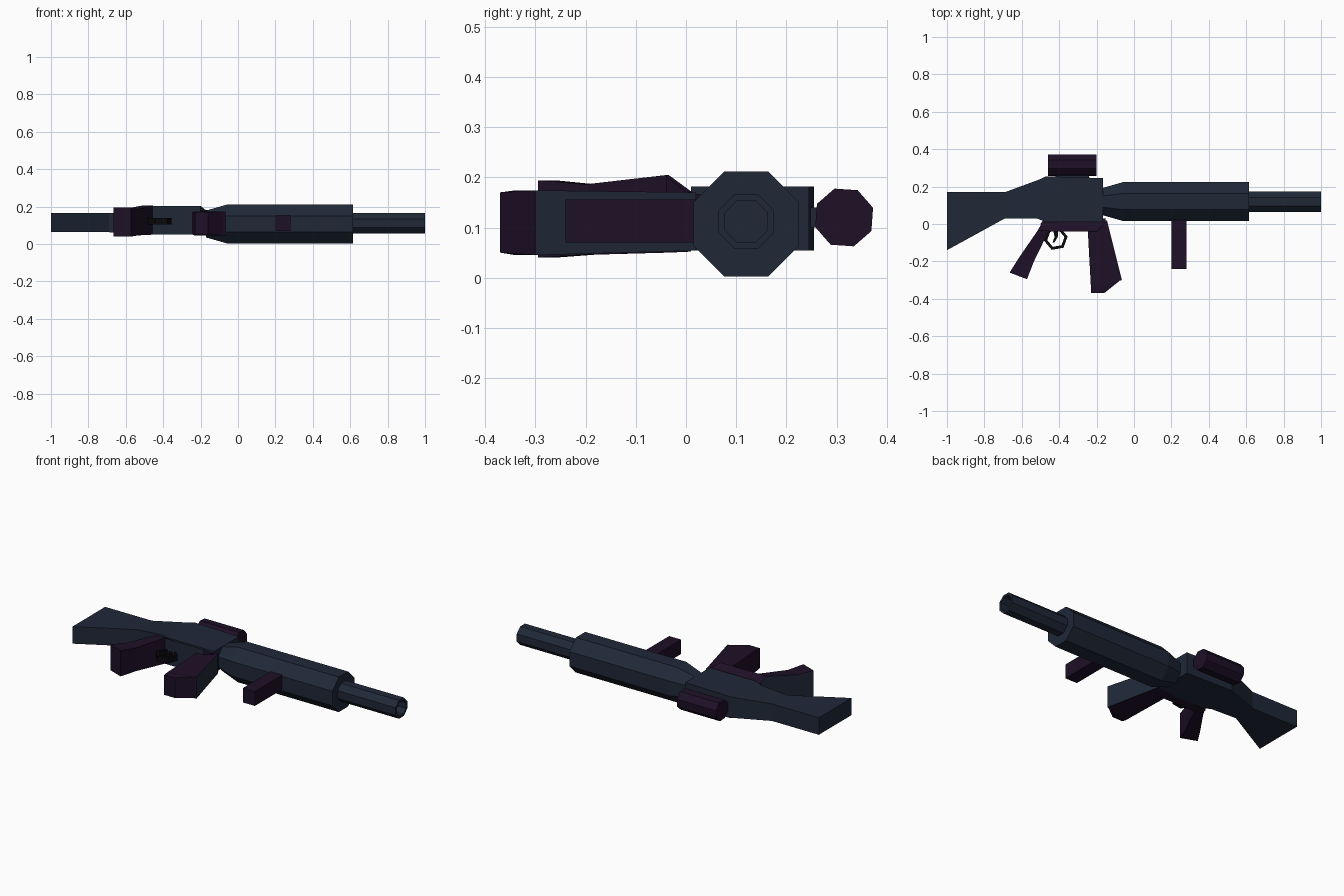
import bpy, bmesh, math

if "Cube" in bpy.data.objects:
    bpy.data.objects.remove(bpy.data.objects["Cube"])


def material(name, rgb):
    m = bpy.data.materials.new(name)
    m.diffuse_color = (*rgb, 1)
    m.use_nodes = True
    m.node_tree.nodes["Principled BSDF"].inputs["Base Color"].default_value = m.diffuse_color
    return m


BLUE = material("slate_blue", (0.014, 0.021, 0.039))
PURPLE = material("dark_purple", (0.013, 0.005, 0.020))
BLACK = material("black", (0.003, 0.003, 0.004))


def skin(name, rings, mats, accent=(), closed=False, accent_cap=False):
    """Join rings of points into a solid; accent sides take the second material."""
    bm = bmesh.new()
    vs = [[bm.verts.new(p) for p in r] for r in rings]
    n = len(rings[0])
    pairs = list(zip(vs, vs[1:])) + ([(vs[-1], vs[0])] if closed else [])
    for a, b in pairs:
        for i in range(n):
            j = (i + 1) % n
            f = bm.faces.new((a[i], a[j], b[j], b[i]))
            f.material_index = 1 if i in accent else 0
    if not closed:
        bm.faces.new(vs[0])
        bm.faces.new(vs[-1]).material_index = 1 if accent_cap else 0
    bmesh.ops.recalc_face_normals(bm, faces=bm.faces)
    me = bpy.data.meshes.new(name)
    bm.to_mesh(me)
    bm.free()
    for m in mats:
        me.materials.append(m)
    ob = bpy.data.objects.new(name, me)
    bpy.context.collection.objects.link(ob)
    return ob


def loft(name, sections, mats, **kw):
    """Each section: point a, point b in plan, then z range (sides: 0 low, 1 b, 2 high, 3 a)."""
    rings = [[(ax, ay, z0), (bx, by, z0), (bx, by, z1), (ax, ay, z1)]
             for ax, ay, bx, by, z0, z1 in sections]
    return skin(name, rings, mats, **kw)


def octagon(name, stations, cy, cz, mat, turn=0):
    """Eight-sided turned part along x; stations are (x, distance to flat)."""
    rings = []
    for x, r in stations:
        r /= math.cos(math.pi / 8)
        angles = [math.pi / 8 + turn + k * math.pi / 4 for k in range(8)]
        rings.append([(x, cy + r * math.cos(a), cz + r * math.sin(a)) for a in angles])
    return skin(name, rings, [mat])


# Barrel with bore, and handguard
octagon("barrel", [(0.58, .055), (1, .055), (1, .042), (0.85, .042)], .12, .112, BLUE)
octagon("handguard", [(-.17, .072), (-.055, .105), (.615, .105)], .12, .107, BLUE)

# Stock and receiver in one body
loft("stock_and_receiver", [
    (-1, -.14, -1, .17, .063, .165),
    (-.69, .03, -.69, .17, .063, .165),
    (-.52, .03, -.50, .24, .056, .178),
    (-.47, .01, -.47, .255, .054, .182),
    (-.165, .01, -.165, .245, .054, .182),
], [BLUE])

# Scope and its mount
octagon("scope", [(-.46, .056), (-.2, .056)], .315, .12, PURPLE, turn=math.radians(-4))
loft("scope_mount", [(-.42, .23, -.42, .28, .10, .14), (-.24, .23, -.24, .28, .10, .14)], [BLUE])

# Lower housing between grip and magazine
loft("lower_housing", [
    (-.48, .03, -.15, .03, .06, .165),
    (-.50, .0, -.16, .0, .052, .172),
    (-.47, -.04, -.20, -.04, .05, .203),
], [PURPLE, BLUE], accent_cap=True)

# Rear grip, blue along its back
loft("grip", [
    (-.49, .01, -.41, .01, .052, .172),
    (-.515, -.035, -.455, -.035, .05, .205),
    (-.615, -.18, -.535, -.20, .046, .186),
    (-.665, -.26, -.572, -.295, .04, .194),
], [PURPLE, BLUE], accent=(3,))

# Magazine, blue along its front
loft("magazine", [
    (-.25, .02, -.145, .02, .054, .17),
    (-.23, -.345, -.065, -.30, .045, .174),
], [PURPLE, BLUE], accent=(1,))
loft("magazine_base", [
    (-.23, -.34, -.07, -.298, .045, .174),
    (-.23, -.37, -.16, -.37, .05, .17),
], [PURPLE])

# Front hand grip
loft("front_grip", [(.2, .05, .28, .05, .07, .156), (.2, -.24, .28, -.24, .07, .156)], [PURPLE])

# Trigger guard ring and trigger
guard = []
for k in range(6):
    c, s = math.cos(math.radians(60 * k + 10)), math.sin(math.radians(60 * k + 10))
    guard.append((-.418 + .064 * c, -.078 + .064 * s, -.418 + .047 * c, -.078 + .047 * s, .105, .138))
loft("trigger_guard", guard, [BLACK], closed=True)
loft("trigger", [
    (-.432, -.03, -.405, -.03, .112, .132),
    (-.425, -.07, -.408, -.07, .112, .132),
    (-.436, -.10, -.426, -.10, .112, .132),
], [BLACK])
